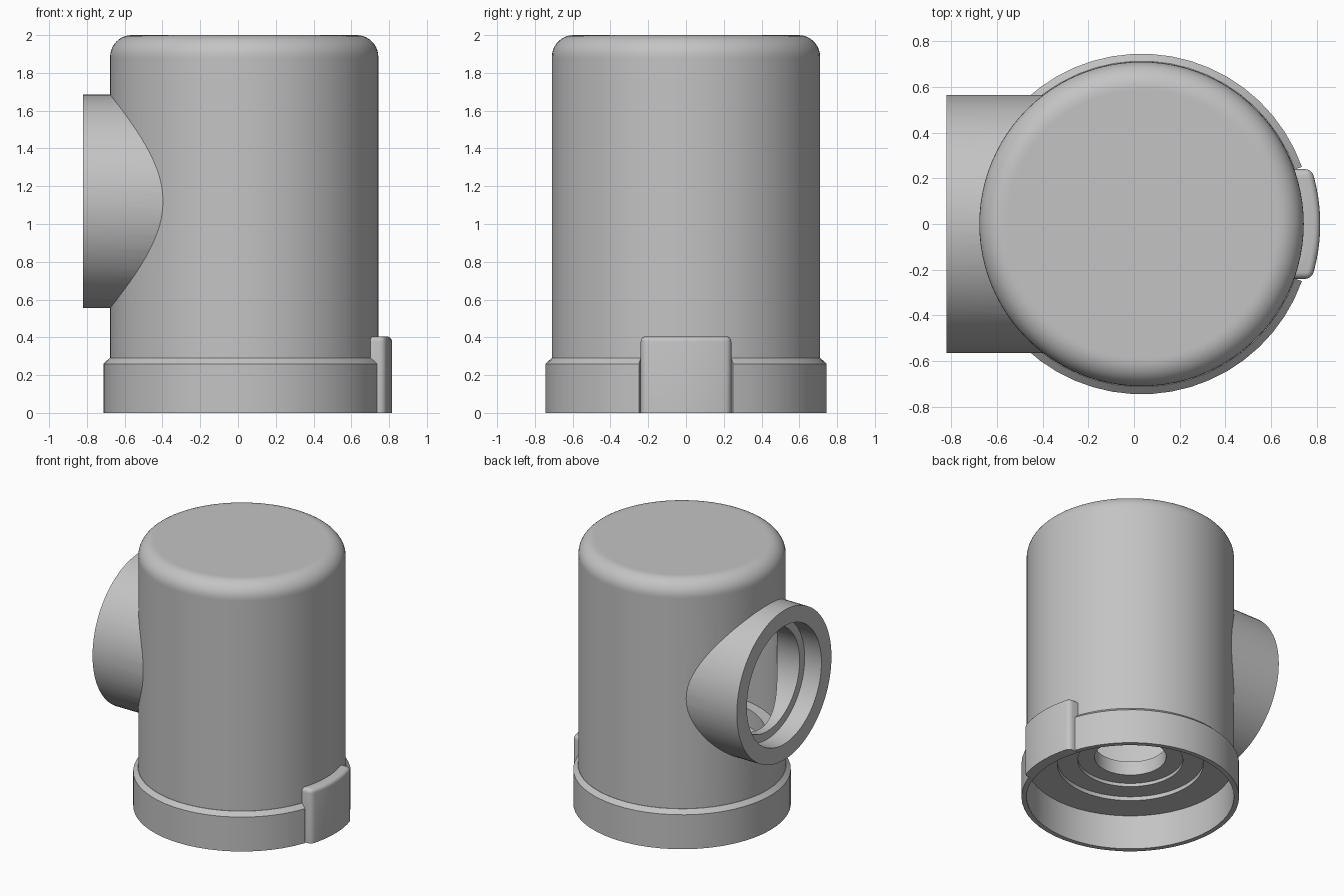
import bpy, bmesh, math
from mathutils import Matrix

cube = bpy.data.objects.get("Cube")
if cube:
    bpy.data.objects.remove(cube, do_unlink=True)

AXIS_X = 0.033      # centre line of the housing
PORT_Z = 1.12       # height of the side port

grey = bpy.data.materials.new("plain grey")
grey.use_nodes = True
grey.diffuse_color = (0.55, 0.55, 0.55, 1)
bsdf = next(n for n in grey.node_tree.nodes if n.type == 'BSDF_PRINCIPLED')
bsdf.inputs["Base Color"].default_value = grey.diffuse_color


def finish(name, bm):
    bmesh.ops.remove_doubles(bm, verts=bm.verts, dist=1e-5)
    bmesh.ops.recalc_face_normals(bm, faces=bm.faces)
    mesh = bpy.data.meshes.new(name)
    bm.to_mesh(mesh)
    bm.free()
    mesh.materials.append(grey)
    obj = bpy.data.objects.new(name, mesh)
    bpy.context.collection.objects.link(obj)
    return obj


def lathe(name, profile, segments, start=0.0, end=math.tau, closed=False):
    """Turn (radius, height) points about the housing axis."""
    bm = bmesh.new()
    rings = []
    for i in range(segments + 1):
        a = start + (end - start) * i / segments
        rings.append([bm.verts.new((AXIS_X + r * math.cos(a), r * math.sin(a), z))
                      for r, z in profile])
    count = len(profile)
    for a, b in zip(rings, rings[1:]):
        for j in range(count if closed else count - 1):
            k = (j + 1) % count
            bm.faces.new((a[j], a[k], b[k], b[j]))
    if closed:
        bm.faces.new(rings[0])
        bm.faces.new(rings[-1])
    return finish(name, bm)


def port_cylinder(name, radius, x0, x1):
    bm = bmesh.new()
    place = Matrix.Translation(((x0 + x1) / 2, 0, PORT_Z)) @ Matrix.Rotation(math.pi / 2, 4, 'Y')
    bmesh.ops.create_cone(bm, cap_ends=True, segments=80, radius1=radius,
                          radius2=radius, depth=x1 - x0, matrix=place)
    return finish(name, bm)


def activate(obj):
    bpy.ops.object.select_all(action='DESELECT')
    obj.select_set(True)
    bpy.context.view_layer.objects.active = obj


def combine(target, tool, operation):
    activate(target)
    mod = target.modifiers.new("combine", 'BOOLEAN')
    mod.operation, mod.solver, mod.object = operation, 'EXACT', tool
    bpy.ops.object.modifier_apply(modifier=mod.name)
    bpy.data.objects.remove(tool, do_unlink=True)


# Housing: solid shell with rounded shoulder
R, FILLET, TOP = 0.71, 0.115, 2.0
shoulder = [(R - FILLET + FILLET * math.cos(t), TOP - FILLET + FILLET * math.sin(t))
            for t in (math.pi / 2 * i / 10 for i in range(11))]
housing = lathe("housing", [(0, 0.26), (R, 0.26), (R, TOP - FILLET - 0.01)] + shoulder
                + [(R - FILLET - 0.01, TOP), (0, TOP)], 96)

# Side port, hollow interior with stepped floor, and stepped bore
combine(housing, port_cylinder("port", 0.565, -0.82, -0.2), 'UNION')
core = lathe("core", [(0, 0.2), (0.5, 0.2), (0.5, 0.29), (0.36, 0.29), (0.36, 0.315),
                      (0.245, 0.315), (0.245, 0.42), (0.57, 0.42), (0.57, 0.55),
                      (0.65, 0.55), (0.65, 1.9), (0, 1.9)], 96)
combine(housing, core, 'DIFFERENCE')
combine(housing, port_cylinder("bore", 0.385, -0.9, -0.2), 'DIFFERENCE')
combine(housing, port_cylinder("counterbore", 0.445, -0.9, -0.68), 'DIFFERENCE')

# Base collar, open where the tab sits
gap = math.asin(0.25 / 0.745)
collar = lathe("base_collar", [(0.71, 0), (0.745, 0), (0.745, 0.26), (0.713, 0.29), (0.705, 0.29),
                               (0.705, 0.26), (0.71, 0.26)],
               48, gap, math.tau - gap, closed=True)

# Curved tab with rounded outer and upper edges
HALF, HEIGHT, STEPS = 0.24, 0.405, 12
bm = bmesh.new()
ys = [HALF * (2 * i / STEPS - 1) for i in range(STEPS + 1)]
outline = [(math.sqrt(0.782 ** 2 - y * y), y) for y in ys]
outline += [(math.sqrt(0.705 ** 2 - y * y), y) for y in reversed(ys)]
base = bm.faces.new([bm.verts.new((AXIS_X + x, y, 0)) for x, y in outline])
extruded = bmesh.ops.extrude_face_region(bm, geom=[base], use_keep_orig=True)
bmesh.ops.translate(bm, vec=(0, 0, HEIGHT),
                    verts=[v for v in extruded["geom"] if isinstance(v, bmesh.types.BMVert)])
bmesh.ops.recalc_face_normals(bm, faces=bm.faces)


def is_outer(v):
    return math.hypot(v.co.x - AXIS_X, v.co.y) > 0.75


def is_side(v):
    return abs(v.co.y) > HALF - 0.001


def rounded(edge):
    a, b = edge.verts
    on_top = min(a.co.z, b.co.z) > HEIGHT - 0.001
    outer, side = is_outer(a) and is_outer(b), is_side(a) and is_side(b)
    upright = abs(a.co.z - b.co.z) > 0.1
    return (on_top and (outer or side)) or (upright and outer and side)


bmesh.ops.bevel(bm, geom=[e for e in bm.edges if rounded(e)], offset=0.028,
                segments=4, profile=0.5, affect='EDGES', clamp_overlap=False)
tab = finish("tab", bm)

for obj in (housing, collar, tab):
    activate(obj)
    bpy.ops.object.shade_smooth_by_angle(angle=math.radians(28))
